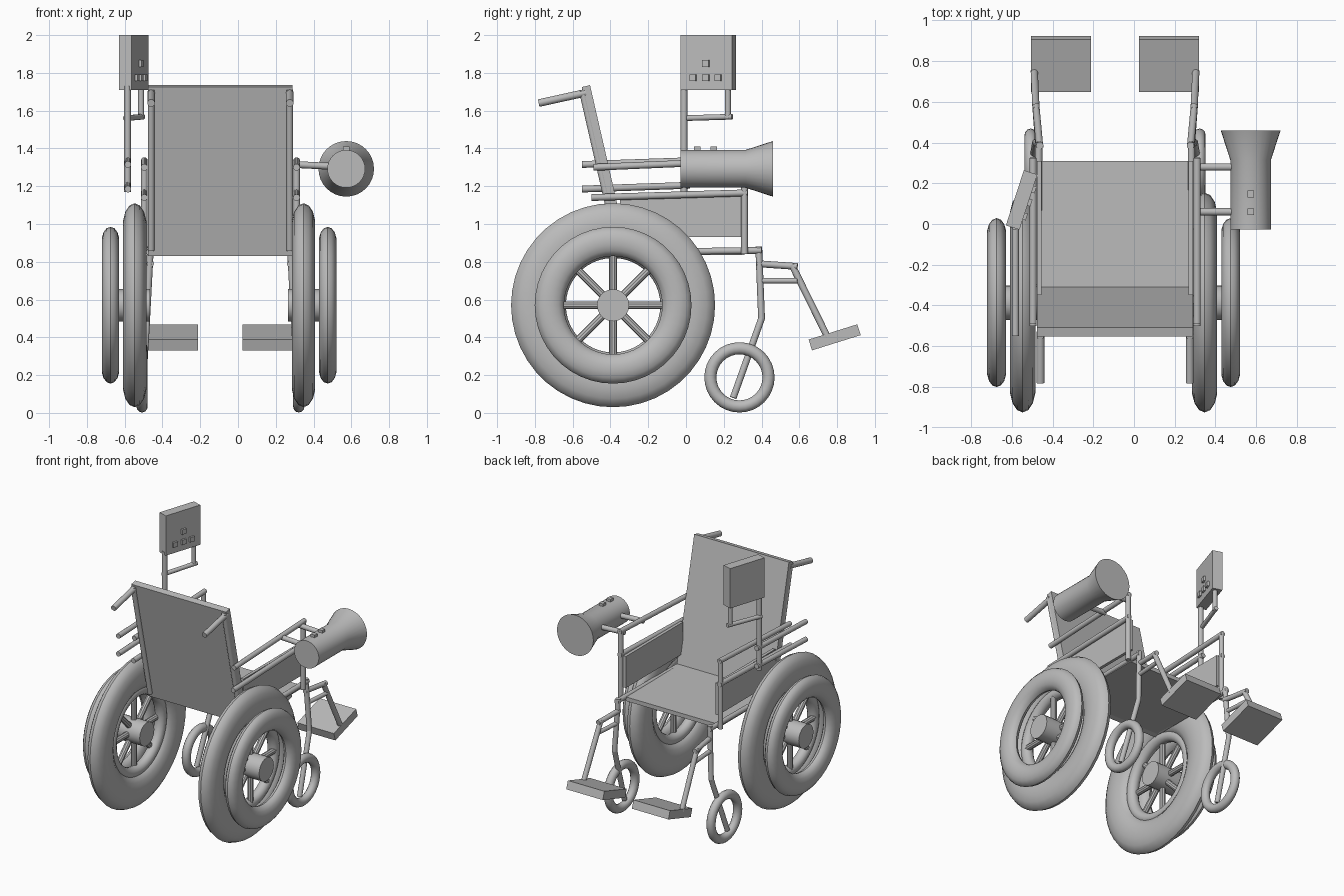
import bpy, bmesh, math
from mathutils import Vector, Matrix

if "Cube" in bpy.data.objects:
    bpy.data.objects.remove(bpy.data.objects["Cube"])

grey = bpy.data.materials.new("plain_grey")
grey.diffuse_color = (0.5, 0.5, 0.5, 1)
grey.use_nodes = True
grey.node_tree.nodes["Principled BSDF"].inputs["Base Color"].default_value = grey.diffuse_color
CX = -0.093          # centre line of the chair
SIDES = (("left", -1), ("right", 1))
AXLE = Vector((0, -0.386, 0.57))


def finish(name, bm, smooth=True):
    bmesh.ops.recalc_face_normals(bm, faces=bm.faces)
    me = bpy.data.meshes.new(name)
    bm.to_mesh(me)
    bm.free()
    ob = bpy.data.objects.new(name, me)
    bpy.context.collection.objects.link(ob)
    me.materials.append(grey)
    if smooth:
        bpy.ops.object.select_all(action='DESELECT')
        bpy.context.view_layer.objects.active = ob
        ob.select_set(True)
        bpy.ops.object.shade_smooth_by_angle(angle=math.radians(35))
    return ob


def add_rod(bm, a, b, r, r2=None, seg=14):
    a, b = Vector(a), Vector(b)
    d = b - a
    m = Matrix.Translation((a + b) / 2) @ d.to_track_quat('Z', 'Y').to_matrix().to_4x4()
    bmesh.ops.create_cone(bm, cap_ends=True, segments=seg, radius1=r,
                          radius2=r if r2 is None else r2, depth=d.length, matrix=m)


def tube(name, *pts, r=0.018):
    """Tube through a chain of points, with round joints."""
    bm = bmesh.new()
    for a, b in zip(pts, pts[1:]):
        add_rod(bm, a, b, r)
    for p in pts[1:-1]:
        bmesh.ops.create_uvsphere(bm, u_segments=14, v_segments=8, radius=r,
                                  matrix=Matrix.Translation(p))
    return finish(name, bm)


def box(name, size, loc, rot=Matrix()):
    bm = bmesh.new()
    m = Matrix.Translation(loc) @ rot @ Matrix.Diagonal((*size, 1))
    bmesh.ops.create_cube(bm, size=1, matrix=m)
    return finish(name, bm, False)


def ring(name, centre, outer, inner, width, n=44, k=14):
    """Tyre with an oval section, turning about the x axis."""
    bm = bmesh.new()
    mid, half = (outer + inner) / 2, (outer - inner) / 2
    loops = []
    for i in range(n):
        a = math.tau * i / n
        loop = []
        for j in range(k):
            t = math.tau * j / k
            rad = mid + half * math.cos(t)
            p = Vector((width / 2 * math.sin(t), rad * math.cos(a), rad * math.sin(a)))
            loop.append(bm.verts.new(p + Vector(centre)))
        loops.append(loop)
    for i in range(n):
        p, q = loops[i], loops[(i + 1) % n]
        for j in range(k):
            bm.faces.new((p[j], p[(j + 1) % k], q[(j + 1) % k], q[j]))
    return finish(name, bm)


# seat
box("seat", (0.765, 0.62, 0.03), (CX, 0.0, 0.85))

# sloping backrest, spanned between its lower and upper ends
low, top = Vector((CX, -0.325, 0.835)), Vector((CX, -0.53, 1.73))
lean = Matrix.Rotation(math.atan2(low.y - top.y, top.z - low.z), 4, 'X')
box("backrest", (0.765, 0.045, (top - low).length), (low + top) / 2, lean)

for side, s in SIDES:
    def P(x, y, z):
        return Vector((CX + s * x, y, z))

    # back tube and push handle
    tube(side + "_back_tube", P(.367, -.355, .86), P(.367, -.55, 1.71))
    tube(side + "_push_handle", P(.367, -.53, 1.695), P(.367, -.78, 1.64), r=0.02)

    # side panel, armrest and side frame
    box(side + "_side_panel", (0.022, 0.66, 0.23), P(.372, -.02, 1.045))
    tube(side + "_armrest", P(.403, -.49, 1.30), P(.403, .325, 1.335))
    tube(side + "_side_rail", P(.403, -.50, 1.14), P(.403, .325, 1.165))
    tube(side + "_front_post", P(.403, .31, .84), P(.403, .31, 1.34))
    tube(side + "_lower_rail", P(.375, -.30, .85), P(.375, .40, .86))

    # caster wheel and its bent stem
    ring(side + "_caster", P(.415, .283, .188), .186, .122, .06, 32, 12)
    tube(side + "_caster_stem", P(.37, .385, .88), P(.39, .40, .50), P(.415, .25, .08))

    # footrest
    tube(side + "_foot_upper_bar", P(.37, .375, .79), P(.39, .59, .775))
    tube(side + "_foot_lower_bar", P(.378, .39, .70), P(.393, .59, .70), r=0.015)
    tube(side + "_foot_leg", P(.388, .56, .785), P(.397, .75, .40))
    box(side + "_footplate", (0.295, 0.27, 0.06), P(.265, .787, .40),
        Matrix.Rotation(math.radians(17.4), 4, 'X'))

    # big wheel: tyre, rim, outer ring, hub and spokes
    def W(x):
        return Vector((-0.1 + s * x, AXLE.y, AXLE.z))
    ring(side + "_tyre", W(.447), .54, .30, .127)
    ring(side + "_rim", W(.455), .33, .25, .08)
    ring(side + "_outer_ring", W(.575), .415, .26, .095)
    bm = bmesh.new()
    add_rod(bm, W(.365), W(.60), .085, seg=20)
    finish(side + "_hub", bm)
    bm = bmesh.new()
    for i in range(8):
        a = math.tau * i / 8
        d = Vector((0, math.cos(a), math.sin(a)))
        add_rod(bm, W(.47) + d * .06, W(.47) + d * .29, .021, seg=10)
    finish(side + "_spokes", bm)

# horn: barrel with a flared closed mouth
HX, HZ = 0.573, 1.292
bm = bmesh.new()
rows = []
for y, r in ((-.028, .1), (.315, .1), (.46, .147)):
    rows.append([bm.verts.new((HX + r * math.cos(math.tau * i / 32), y,
                               HZ + r * math.sin(math.tau * i / 32))) for i in range(32)])
for p, q in zip(rows, rows[1:]):
    for i in range(32):
        j = (i + 1) % 32
        bm.faces.new((p[i], p[j], q[j], q[i]))
bm.faces.new(rows[0])
bm.faces.new(rows[-1])
finish("horn", bm)
for i, y in enumerate((.06, .28)):
    tube("horn_mount_%d" % i, (.30, y, 1.315), (.50, y, 1.305))
for i, y in enumerate((.06, .147)):
    box("horn_button_%d" % i, (.033, .033, .03), (HX, y, 1.395))

# control panel, turned about z, with its buttons
turn = Matrix.Rotation(math.radians(-18), 4, 'Z')
PC = Vector((-.552, .118, 1.855))
box("control_panel", (.07, .285, .29), PC, turn)
for i, (y, z) in enumerate(((-.072, -.08), (0, -.08), (.068, -.08), (0, -.005))):
    box("panel_button_%d" % i, (.03, .035, .035), PC + turn @ Vector((.035, y, z)), turn)

# panel stand and the rails that carry it
tube("panel_stand", (-.585, -.01, 1.17), (-.585, -.01, 1.73))
tube("panel_stand_arm", (-.595, -.02, 1.56), (-.505, .245, 1.568), r=0.015)
tube("panel_stand_strut", (-.513, .222, 1.56), (-.513, .222, 1.73), r=0.016)
for i, z in enumerate((1.315, 1.185)):
    tube("panel_rail_%d" % i, (-.583, -.55, z), (-.583, .02, z + .02))
